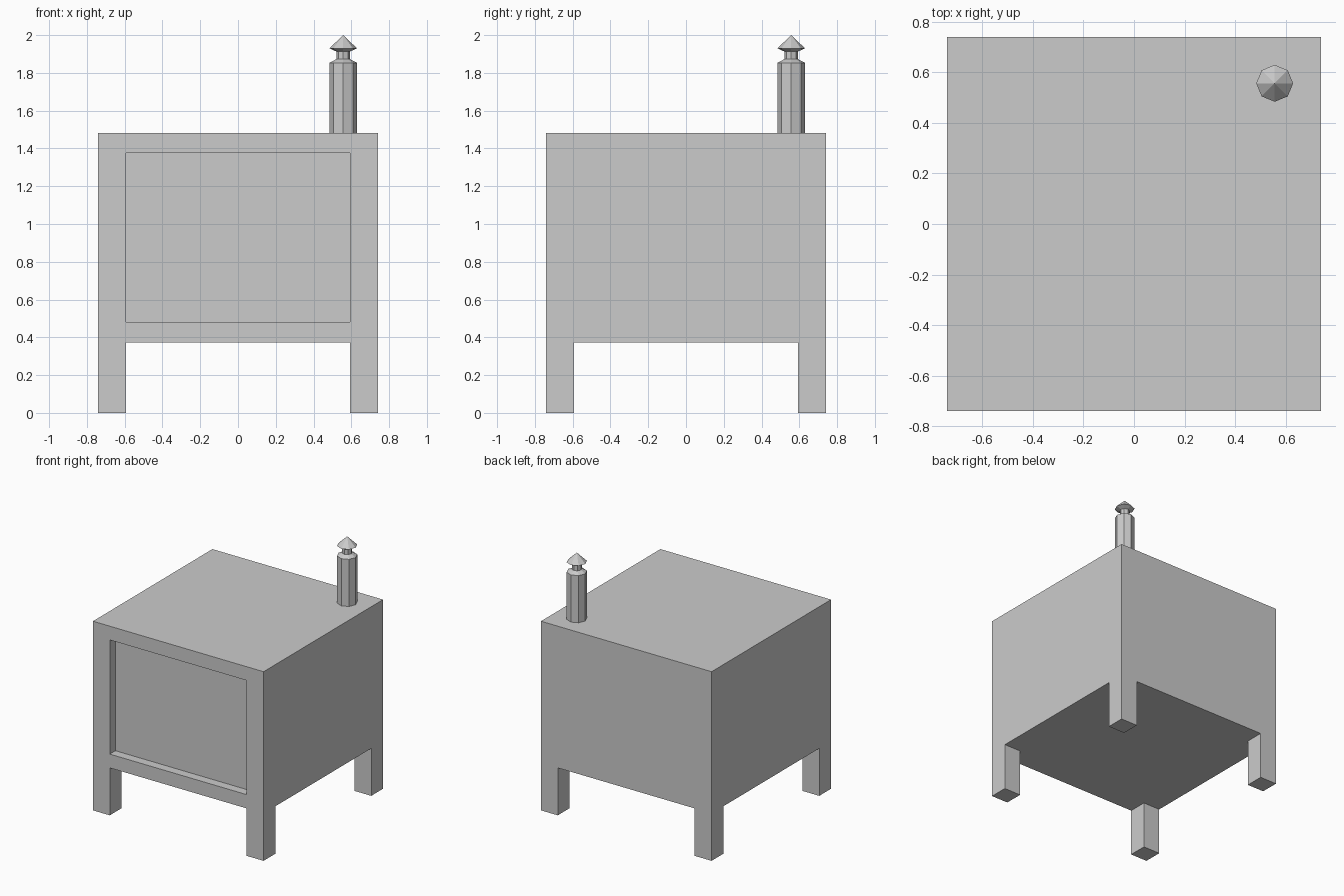
import bpy
import bmesh
from math import cos, sin, tau
from mathutils import Matrix, Vector

cube = bpy.data.objects.get("Cube")
if cube:
    bpy.data.objects.remove(cube, do_unlink=True)

HALF = 0.74            # half width of the body
INNER = 0.594          # inner side of the legs and frame
BOTTOM, TOP = 0.372, 1.483
OPEN_LOW, OPEN_HIGH = 0.48, 1.375
RECESS = 0.07

grey = bpy.data.materials.new("light_grey")
grey.diffuse_color = (0.6, 0.6, 0.6, 1)
grey.use_nodes = True
grey.node_tree.nodes["Principled BSDF"].inputs["Base Color"].default_value = (0.6, 0.6, 0.6, 1)


def add_object(name, bm):
    bmesh.ops.recalc_face_normals(bm, faces=bm.faces[:])
    mesh = bpy.data.meshes.new(name)
    bm.to_mesh(mesh)
    bm.free()
    mesh.materials.append(grey)
    obj = bpy.data.objects.new(name, mesh)
    bpy.context.collection.objects.link(obj)
    return obj


def pull_faces(bm, faces, offset):
    result = bmesh.ops.extrude_face_region(bm, geom=faces)
    verts = [g for g in result["geom"] if isinstance(g, bmesh.types.BMVert)]
    bmesh.ops.translate(bm, verts=verts, vec=offset)
    # Remove the starting faces so that the pulled shape stays open to the body
    left_over = [f for f in faces if f.is_valid]
    bmesh.ops.delete(bm, geom=left_over, context="FACES_ONLY")


# Stove body, sliced along the leg and frame lines
bm = bmesh.new()
bmesh.ops.create_cube(bm, size=1, matrix=Matrix.Translation((0, 0, (BOTTOM + TOP) / 2))
                      @ Matrix.Diagonal((2 * HALF, 2 * HALF, TOP - BOTTOM, 1)))
slices = [("X", -INNER), ("X", INNER), ("Y", -INNER), ("Y", INNER),
          ("Z", OPEN_LOW), ("Z", OPEN_HIGH)]
for axis, at in slices:
    normal = Vector([float(axis == a) for a in "XYZ"])
    bmesh.ops.bisect_plane(bm, geom=bm.verts[:] + bm.edges[:] + bm.faces[:],
                           plane_co=normal * at, plane_no=normal)
bm.normal_update()

# Four legs drawn down from the bottom corners
corners = []
for f in bm.faces:
    c = f.calc_center_median()
    if f.normal.z < -0.9 and min(abs(c.x), abs(c.y)) > INNER:
        corners.append(f)
pull_faces(bm, corners, (0, 0, -BOTTOM))

# Front opening pushed in to a shallow recess
opening = []
for f in bm.faces:
    c = f.calc_center_median()
    if c.y < -HALF + 0.001 and abs(c.x) < INNER and OPEN_LOW < c.z < OPEN_HIGH:
        opening.append(f)
pull_faces(bm, opening, (0, RECESS, 0))
add_object("stove_body", bm)


# Eight-sided chimney turned from a profile of radius and height
def turned(name, profile, centre, sides=8):
    bm = bmesh.new()
    rings = [[bm.verts.new((centre[0] + r * cos(tau * i / sides),
                            centre[1] + r * sin(tau * i / sides), z))
              for i in range(sides)] for r, z in profile]
    for low, high in zip(rings, rings[1:]):
        for i in range(sides):
            j = (i + 1) % sides
            bm.faces.new((low[i], low[j], high[j], high[i]))
    bm.faces.new(rings[0][::-1])
    bm.faces.new(rings[-1])
    bmesh.ops.remove_doubles(bm, verts=bm.verts[:], dist=0.0005)
    return add_object(name, bm)


turned("chimney", [(0.073, TOP), (0.073, 1.853), (0.036, 1.873), (0.036, 1.913),
                   (0.073, 1.93), (0.0001, 2.0)], (0.557, 0.557))
